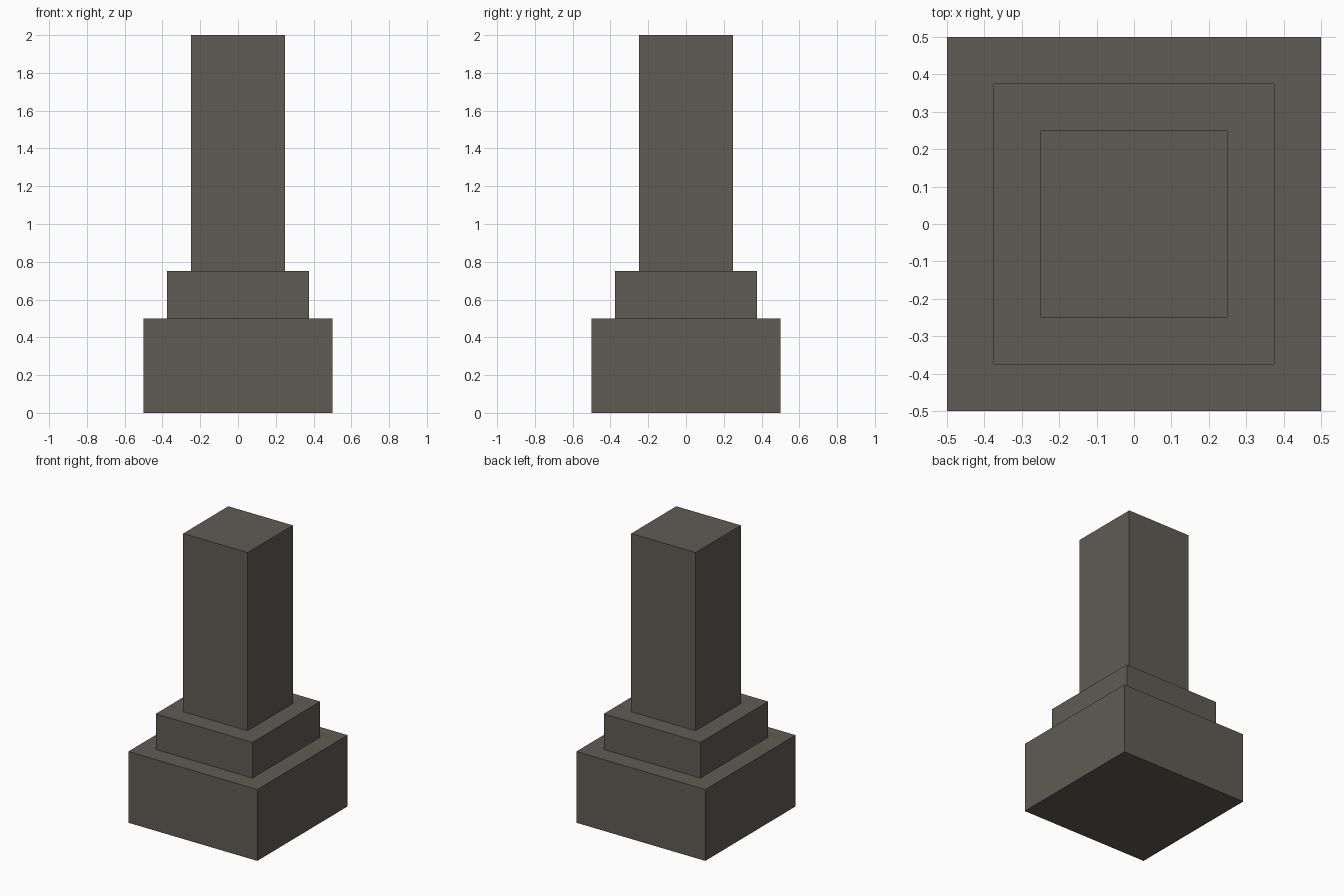
import bpy
import bmesh
from mathutils import Matrix

if "Cube" in bpy.data.objects:
    bpy.data.objects.remove(bpy.data.objects["Cube"])

stone = bpy.data.materials.new("dark_grey_stone")
stone.diffuse_color = (0.113, 0.107, 0.087, 1.0)
stone.use_nodes = True
stone.node_tree.nodes["Principled BSDF"].inputs["Base Color"].default_value = stone.diffuse_color


def square_block(name, width, z0, z1):
    """Square box centred on the z axis, from z0 to z1."""
    bm = bmesh.new()
    bmesh.ops.create_cube(bm, size=1.0, matrix=(
        Matrix.Translation((0, 0, (z0 + z1) / 2))
        @ Matrix.Diagonal((width, width, z1 - z0, 1))))
    mesh = bpy.data.meshes.new(name)
    bm.to_mesh(mesh)
    bm.free()
    mesh.materials.append(stone)
    obj = bpy.data.objects.new(name, mesh)
    bpy.context.collection.objects.link(obj)


# Wide base, narrower step and tall square pillar
square_block("base", 1.0, 0.0, 0.5)
square_block("step", 0.75, 0.5, 0.75)
square_block("pillar", 0.5, 0.75, 2.0)
